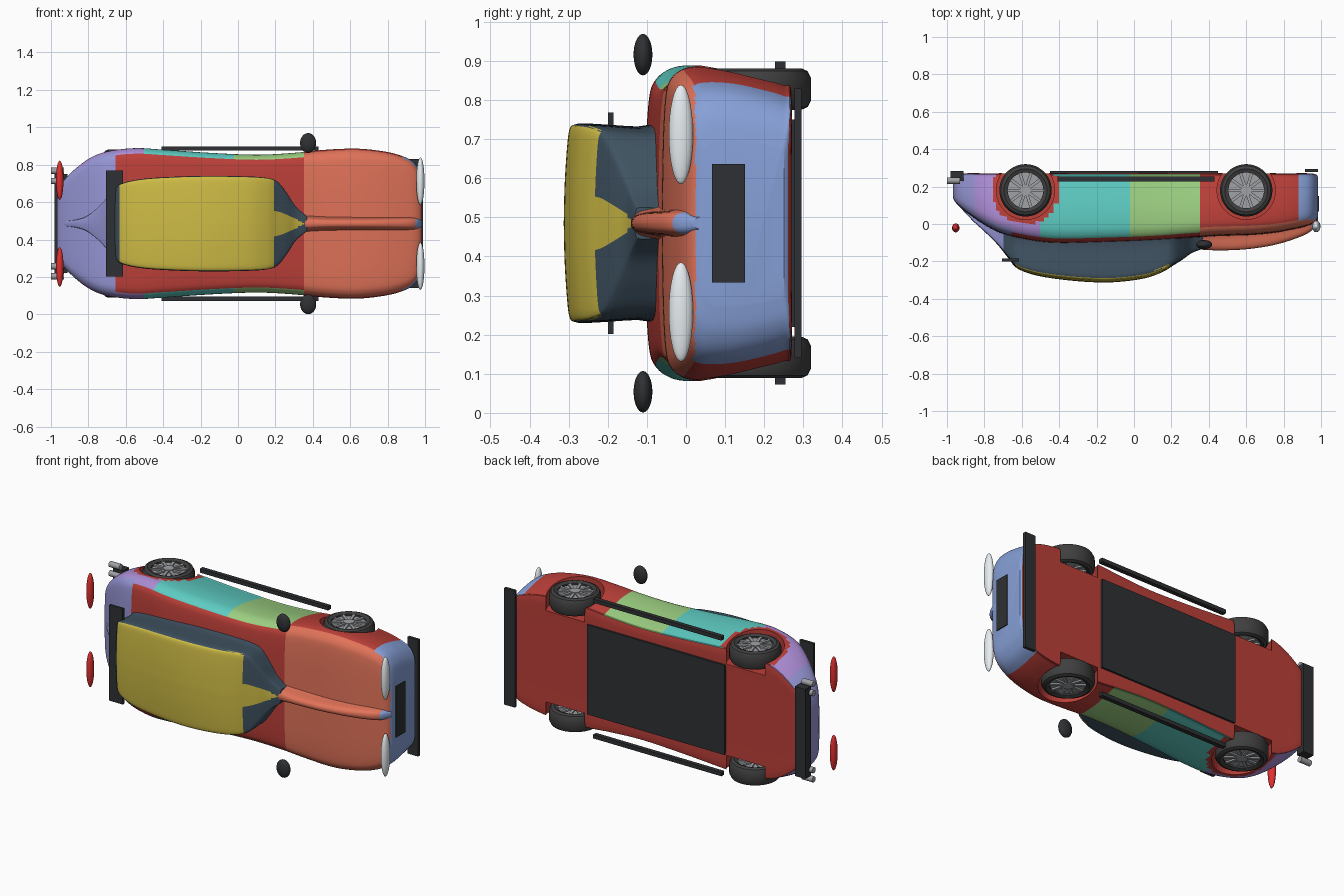
import bpy, bmesh, math
from mathutils import Vector

if "Cube" in bpy.data.objects:
    bpy.data.objects.remove(bpy.data.objects["Cube"])

ZC = 0.485                      # the car lies on its side: roof faces -y, width runs along z
WHEELS_X = (-0.58, 0.60)
WHEEL_Y, WHEEL_R = 0.18, 0.14


def mat(name, *rgb):
    m = bpy.data.materials.new(name)
    m.diffuse_color = (*rgb, 1)
    m.use_nodes = True
    m.node_tree.nodes["Principled BSDF"].inputs["Base Color"].default_value = m.diffuse_color
    return m


RED = mat("red", 0.50, 0.05, 0.04)
ORANGE = mat("orange", 0.75, 0.17, 0.10)
BLUE = mat("blue", 0.24, 0.35, 0.68)
GREEN = mat("green", 0.33, 0.62, 0.22)
TEAL = mat("teal", 0.11, 0.60, 0.54)
PURPLE = mat("purple", 0.42, 0.27, 0.68)
VIOLET = mat("violet_blue", 0.31, 0.31, 0.68)
YELLOW = mat("yellow", 0.62, 0.50, 0.06)
GLASS = mat("glass", 0.05, 0.085, 0.12)
BLACK = mat("black", 0.028, 0.03, 0.033)
TYRE = mat("tyre", 0.05, 0.05, 0.05)
METAL = mat("metal", 0.35, 0.36, 0.38)
LAMP = mat("lamp", 0.8, 0.85, 0.88)
TAIL = mat("tail_red", 0.75, 0.03, 0.03)
PALETTE = [RED, ORANGE, BLUE, GREEN, TEAL, PURPLE, VIOLET, YELLOW, GLASS]


def smooth(ob, angle=35):
    bpy.ops.object.select_all(action='DESELECT')
    ob.select_set(True)
    bpy.context.view_layer.objects.active = ob
    bpy.ops.object.shade_smooth_by_angle(angle=math.radians(angle))
    return ob


def finish(bm, name, materials):
    bmesh.ops.recalc_face_normals(bm, faces=bm.faces)
    me = bpy.data.meshes.new(name)
    bm.to_mesh(me)
    bm.free()
    for m in materials:
        me.materials.append(m)
    ob = bpy.data.objects.new(name, me)
    bpy.context.collection.objects.link(ob)
    return ob


def spline(pts, n):
    """Catmull-Rom resampling of tuples, n samples per span."""
    p = [Vector(q) for q in pts]
    p = [p[0]] + p + [p[-1]]
    out = []
    for i in range(1, len(p) - 2):
        a, b, c, d = p[i - 1:i + 3]
        for k in range(n):
            t = k / n
            out.append(0.5 * (2 * b + (c - a) * t + (2 * a - 5 * b + 4 * c - d) * t * t
                              + (3 * b - a - 3 * c + d) * t ** 3))
    return out + [p[-1]]


def loft(name, sections, shape, paint, n=6):
    """sections (x, half width, top y, bottom y); shape (width fraction, height fraction)."""
    bm = bmesh.new()
    half = spline(shape, 4)
    rings = []
    for x, w, top, bot in spline(sections, n):
        ring = [(x, top + (bot - top) * v, ZC + w * u) for u, v in half]
        ring += [(x, y, 2 * ZC - z) for x, y, z in ring[-2:0:-1]]
        rings.append([bm.verts.new(c) for c in ring])
    for a, b in zip(rings, rings[1:]):
        for i in range(len(a)):
            j = (i + 1) % len(a)
            bm.faces.new((a[i], a[j], b[j], b[i]))
    bm.faces.new(rings[0])
    bm.faces.new(rings[-1])
    bmesh.ops.recalc_face_normals(bm, faces=bm.faces)
    for f in bm.faces:
        f.material_index = PALETTE.index(paint(f.calc_center_median(), f.normal))
    return smooth(finish(bm, name, PALETTE))


def body_paint(c, n):
    if n.y > 0.75 and c.y > 0.2:
        return RED
    if c.x > 0.36 and n.y < -0.45:
        return ORANGE
    if c.x > 0.88:
        return BLUE
    if c.x < -0.65 and (n.y < -0.45 or c.x < -0.86):
        return VIOLET
    if n.y < -0.75 or any(math.hypot(c.x - x, c.y - WHEEL_Y) < 0.18 for x in WHEELS_X):
        return RED
    return RED if c.x > 0.36 else GREEN if c.x > -0.03 else TEAL if c.x > -0.5 else PURPLE


def cabin_paint(c, n):
    s = abs(c.z - ZC)
    if c.x < -0.70:
        return VIOLET
    if n.y < -0.3 and c.x > -0.63 and (c.x < 0.19 or s < (0.36 - c.x) * 0.45):
        return YELLOW
    return GLASS


# main body shell
body = loft("body_shell", [
    (-0.968, 0.13, 0.14, 0.24), (-0.95, 0.20, 0.11, 0.26), (-0.90, 0.265, 0.065, 0.27),
    (-0.80, 0.345, -0.005, 0.27), (-0.70, 0.385, -0.055, 0.27), (-0.55, 0.403, -0.09, 0.27),
    (-0.40, 0.395, -0.105, 0.27), (-0.15, 0.378, -0.10, 0.27), (0.10, 0.368, -0.09, 0.27),
    (0.30, 0.378, -0.075, 0.27), (0.45, 0.393, -0.065, 0.27), (0.62, 0.401, -0.06, 0.27),
    (0.75, 0.39, -0.048, 0.27), (0.85, 0.37, -0.03, 0.27), (0.93, 0.335, -0.01, 0.27),
    (0.97, 0.28, 0.01, 0.265), (0.985, 0.21, 0.035, 0.25)],
    [(0, 0), (0.3, 0.004), (0.6, 0.012), (0.82, 0.03), (0.91, 0.06), (0.97, 0.13), (1, 0.25),
     (0.99, 0.5), (0.94, 0.78), (0.90, 0.94), (0.86, 1), (0.5, 1), (0, 1)], body_paint)

# cabin with side glass, roof and the thin tail spine
loft("cabin", [
    (-0.94, 0.012, 0.10, 0.16), (-0.86, 0.022, 0.015, 0.12), (-0.80, 0.045, -0.04, 0.10),
    (-0.73, 0.105, -0.11, 0.05), (-0.67, 0.175, -0.185, 0.02), (-0.62, 0.215, -0.24, 0.0),
    (-0.50, 0.24, -0.28, 0.0), (-0.30, 0.252, -0.306, 0.0), (-0.12, 0.255, -0.312, 0.0),
    (0.05, 0.252, -0.292, 0.0), (0.15, 0.245, -0.258, 0.0), (0.21, 0.225, -0.222, 0.0),
    (0.26, 0.165, -0.19, 0.0), (0.31, 0.09, -0.155, 0.0), (0.37, 0.04, -0.132, 0.0)],
    [(0, 0), (0.4, 0.008), (0.8, 0.03), (0.95, 0.05), (0.99, 0.09), (1, 0.2),
     (0.97, 0.6), (0.96, 1), (0, 1)], cabin_paint)

# raised spine along the bonnet
loft("bonnet_spine", [
    (0.33, 0.055, -0.135, 0.02), (0.45, 0.042, -0.141, 0.02), (0.60, 0.04, -0.135, 0.03),
    (0.75, 0.04, -0.112, 0.04), (0.88, 0.042, -0.072, 0.05), (0.95, 0.038, -0.035, 0.06),
    (0.985, 0.02, 0.02, 0.065)],
    [(0, 0), (0.35, 0.03), (0.62, 0.15), (0.8, 0.4), (1, 0.6), (1, 1), (0, 1)],
    lambda c, n: BLUE if c.x > 0.95 else ORANGE)


def cylinder(bm, r, depth, x, y, z, seg=40):
    g = bmesh.ops.create_cone(bm, cap_ends=True, segments=seg, radius1=r, radius2=r, depth=depth)
    bmesh.ops.translate(bm, verts=g['verts'], vec=(x, y, z))


def box(name, x, y, z, m):
    """Box from (min, max) pairs."""
    bm = bmesh.new()
    bmesh.ops.create_cube(bm, size=1)
    for v in bm.verts:
        for i, (a, b) in enumerate((x, y, z)):
            v.co[i] = (a + b) / 2 + v.co[i] * (b - a)
    return finish(bm, name, [m])


def ellipsoid(name, centre, radii, m):
    bm = bmesh.new()
    bmesh.ops.create_uvsphere(bm, u_segments=32, v_segments=16, radius=1)
    bmesh.ops.scale(bm, verts=bm.verts, vec=radii)
    bmesh.ops.translate(bm, verts=bm.verts, vec=centre)
    return smooth(finish(bm, name, [m]), 60)


def tyre_and_rim(tag, x, side):
    z0 = ZC + side * 0.343
    # tyre: revolved rounded profile
    bm = bmesh.new()
    prof = [(0.095, -0.045), (0.115, -0.053), (0.131, -0.046), (0.14, -0.028),
            (0.14, 0.028), (0.131, 0.046), (0.115, 0.053), (0.095, 0.045)]
    vs = [bm.verts.new((r, 0, z)) for r, z in prof]
    es = [bm.edges.new((a, vs[(i + 1) % len(vs)])) for i, a in enumerate(vs)]
    bmesh.ops.spin(bm, geom=vs + es, cent=(0, 0, 0), axis=(0, 0, 1), angle=math.tau,
                   steps=48, use_merge=True)
    bmesh.ops.remove_doubles(bm, verts=bm.verts, dist=1e-5)
    bmesh.ops.translate(bm, verts=bm.verts, vec=(x, WHEEL_Y, z0))
    smooth(finish(bm, "tyre_" + tag, [TYRE]))
    # rim disc, hub and spokes
    bm = bmesh.new()
    cylinder(bm, 0.097, 0.07, x, WHEEL_Y, z0)
    cylinder(bm, 0.03, 0.096, x, WHEEL_Y, z0, 24)
    for k in range(10):
        a = k * math.tau / 10
        g = bmesh.ops.create_cube(bm, size=1)
        for v in g['verts']:
            u, w = 0.055 + v.co.x * 0.08, v.co.y * 0.016
            v.co = (x + u * math.cos(a) - w * math.sin(a),
                    WHEEL_Y + u * math.sin(a) + w * math.cos(a), z0 + v.co.z * 0.088)
    smooth(finish(bm, "rim_" + tag, [METAL]))


# wheels and wheel arch cut-outs
for end, x in zip(("rear", "front"), WHEELS_X):
    for lr, side in (("left", 1), ("right", -1)):
        tag = f"{end}_{lr}"
        tyre_and_rim(tag, x, side)
        bm = bmesh.new()
        cylinder(bm, 0.156, 0.25, x, WHEEL_Y, ZC + side * 0.395, 48)
        cutter = finish(bm, "arch_cutter_" + tag, [RED])
        cutter.hide_render = True
        cutter.hide_viewport = True
        cut = body.modifiers.new("arch_" + tag, 'BOOLEAN')
        cut.operation, cut.solver, cut.object = 'DIFFERENCE', 'EXACT', cutter

# lamps, mirrors, sills and exhausts, both sides
for lr, s in (("left", 1), ("right", -1)):
    ellipsoid("headlight_" + lr, (0.975, -0.013, ZC + s * 0.227), (0.022, 0.031, 0.127), LAMP)
    ellipsoid("tail_light_" + lr, (-0.953, -0.021, ZC + s * 0.232), (0.02, 0.024, 0.105), TAIL)
    ellipsoid("mirror_" + lr, (0.375, -0.11, ZC + s * 0.431), (0.043, 0.024, 0.053), BLACK)
    z = sorted((ZC + s * 0.39, ZC + s * 0.413))
    box("side_sill_" + lr, (-0.41, 0.43), (0.228, 0.254), z, BLACK)
    for k, off in enumerate((0.228, 0.282)):
        bm = bmesh.new()
        bmesh.ops.create_cone(bm, cap_ends=True, segments=24, radius1=0.017, radius2=0.017, depth=0.07)
        for v in bm.verts:
            v.co = (-0.965 + v.co.z, 0.232 + v.co.y, ZC + s * off + v.co.x)
        smooth(finish(bm, f"exhaust_{lr}_{k + 1}", [METAL]))

# grille, splitter, diffuser, floor and rear wing
box("grille", (0.955, 0.99), (0.066, 0.151), (0.334, 0.636), BLACK)
box("front_splitter", (0.915, 0.985), (0.277, 0.295), (0.14, 0.83), BLACK)
box("rear_diffuser", (-0.98, -0.912), (0.23, 0.284), (0.22, 0.75), BLACK)
box("floor_plate", (-0.45, 0.45), (0.262, 0.283), (0.22, 0.75), BLACK)
box("rear_wing", (-0.705, -0.615), (-0.2, -0.185), (0.202, 0.768), BLACK)
